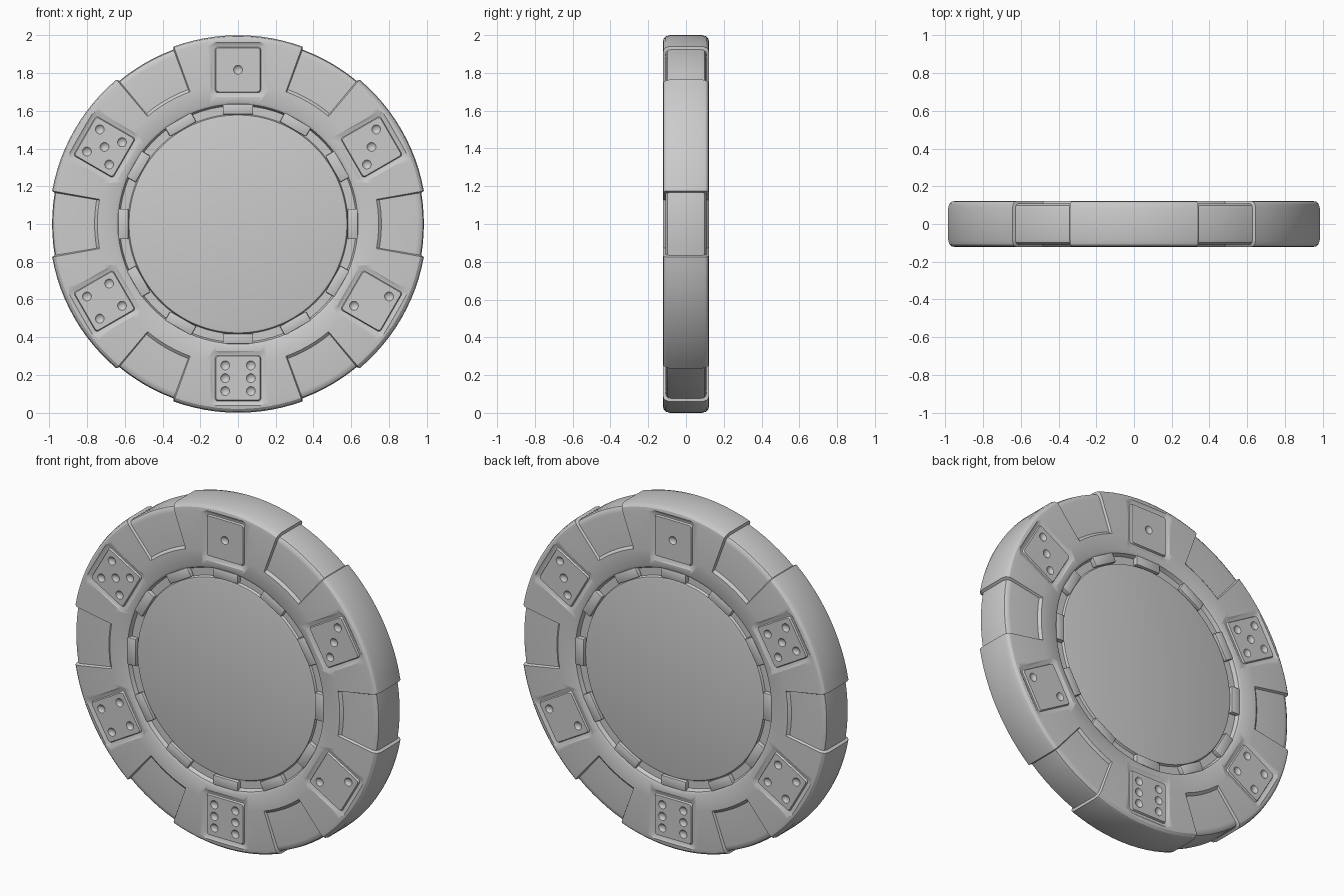
import bpy, bmesh, math
from mathutils import Matrix, Vector

if "Cube" in bpy.data.objects:
    bpy.data.objects.remove(bpy.data.objects["Cube"])

T = 0.122          # half thickness
DIE_R = 0.817      # distance of each die from the centre


def finish(bm, name):
    bmesh.ops.recalc_face_normals(bm, faces=bm.faces)
    me = bpy.data.meshes.new(name)
    bm.to_mesh(me)
    bm.free()
    ob = bpy.data.objects.new(name, me)
    bpy.context.collection.objects.link(ob)
    return ob


def polar(angle, u, v, y, side):
    """u = radial distance, v = tangential offset, y = height off mid plane."""
    a = math.radians(angle)
    return Vector((math.cos(a) * u - math.sin(a) * v, -y * side,
                   1 + math.sin(a) * u + math.cos(a) * v))


def activate(ob):
    bpy.ops.object.select_all(action='DESELECT')
    ob.select_set(True)
    bpy.context.view_layer.objects.active = ob


# Chip body: lathe whose rim alternates between raised and recessed profiles
inner = [(0.565, 0.108), (0.577, 0.105), (0.583, 0.092), (0.627, 0.092),
         (0.636, 0.115), (0.65, T), (0.745, T)]
raised = inner + [(0.76, T), (0.96, T), (0.98, 0.119), (0.993, 0.108), (1.0, 0.085)]
recess = inner + [(0.76, 0.109), (0.95, 0.109), (0.968, 0.106), (0.98, 0.097), (0.985, 0.078)]
full = lambda p: [(r, y, 1) for r, y in p] + [(r, y, -1) for r, y in reversed(p)]

stations = []
for k in range(6):
    stations += [(60 * k - 9.7 + 19.4 * i / 6, recess) for i in range(7)]
    stations += [(60 * k + 10.1 + 39.8 * i / 12, raised) for i in range(13)]

bm = bmesh.new()
rings = [[bm.verts.new(polar(a, r, 0, y, s)) for r, y, s in full(p)] for a, p in stations]
front = bm.verts.new((0, -0.108, 1))
back = bm.verts.new((0, 0.108, 1))
for i, A in enumerate(rings):
    B = rings[(i + 1) % len(rings)]
    bm.faces.new((front, A[0], B[0]))
    bm.faces.new((back, A[-1], B[-1]))
    for j in range(len(A) - 1):
        bm.faces.new((A[j], A[j + 1], B[j + 1], B[j]))
body = finish(bm, "chip_body")


# Dice cutters: rounded square groove plus pip dimples, on both sides
def rounded_square(h, rad):
    pts = []
    for q in range(4):
        for i in range(5):
            t = math.radians(90 * q + 22.5 * i)
            c = math.radians(90 * q + 45)
            d = (h - rad) * math.sqrt(2)
            pts.append((d * math.cos(c) + rad * math.cos(t),
                        d * math.sin(c) + rad * math.sin(t)))
    return pts


corners = [(1, 1), (1, -1), (-1, 1), (-1, -1)]
diagonal = [(1, 1), (-1, -1)]
centre = [(0, 0)]
dice = {90: centre, 30: diagonal + centre, -30: diagonal,
        -90: corners + [(0, 1), (0, -1)], 210: corners, 150: corners + centre}
groove = [(0.149, T + 0.01), (0.147, T + 0.001), (0.129, 0.112),
          (0.121, 0.112), (0.116, T + 0.001), (0.116, T + 0.01)]

bm = bmesh.new()
for side in (1, -1):
    for angle, pips in dice.items():
        loops = [[bm.verts.new(polar(angle, DIE_R + u, v, y, side))
                  for u, v in rounded_square(h, 0.025 if h > 0.125 else 0.014)]
                 for h, y in groove]
        for i, A in enumerate(loops):
            B = loops[(i + 1) % len(loops)]
            for j in range(len(A)):
                k = (j + 1) % len(A)
                bm.faces.new((A[j], A[k], B[k], B[j]))
        for u, v in pips:
            p = polar(angle, DIE_R + 0.068 * u, 0.068 * v, T + 0.018, side)
            bmesh.ops.create_uvsphere(bm, u_segments=20, v_segments=14, radius=0.03,
                                      matrix=Matrix.Translation(p))
cutter = finish(bm, "dice_cutter")
cutter.hide_render = True

activate(body)
mod = body.modifiers.new("dice", 'BOOLEAN')
mod.operation = 'DIFFERENCE'
mod.solver = 'EXACT'
mod.object = cutter
bpy.ops.object.modifier_apply(modifier=mod.name)
bpy.data.objects.remove(cutter)
bpy.ops.object.shade_smooth_by_angle(angle=math.radians(30))

# Twelve small tabs bridging the ring groove on each side
bm = bmesh.new()
for side in (1, -1):
    for k in range(12):
        m = (Matrix.Translation(polar(30 * k, 0.608, 0, 0.103, side))
             @ Matrix.Rotation(math.radians(-30 * k), 4, 'Y')
             @ Matrix.Diagonal((0.056, 0.03, 0.16, 1)))
        bmesh.ops.create_cube(bm, size=1, matrix=m)
tabs = finish(bm, "ring_tabs")
activate(tabs)
bev = tabs.modifiers.new("soft_edges", 'BEVEL')
bev.width = 0.006
bev.segments = 2
bpy.ops.object.modifier_apply(modifier=bev.name)
bpy.ops.object.shade_smooth_by_angle(angle=math.radians(40))
